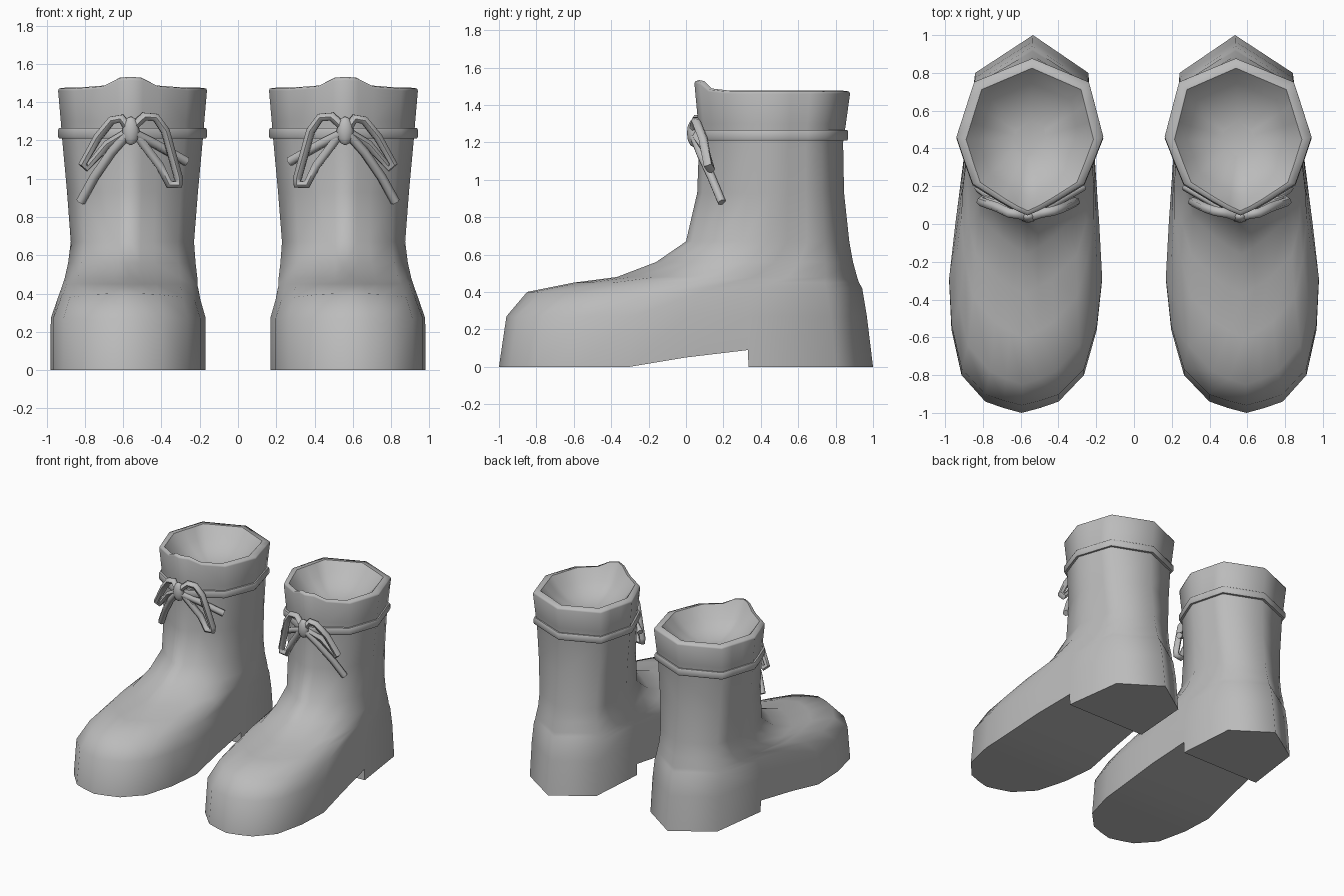
import bpy, bmesh
from mathutils import Vector

if "Cube" in bpy.data.objects:
    bpy.data.objects.remove(bpy.data.objects["Cube"])

grey = bpy.data.materials.new("plain_grey")
grey.use_nodes = True
grey.diffuse_color = (0.5, 0.5, 0.5, 1)
grey.node_tree.nodes["Principled BSDF"].inputs["Base Color"].default_value = (0.5, 0.5, 0.5, 1)

# Half outlines, toe to heel: (share of half width, share of length)
FOOT = [(0, 0), (.24, .013), (.48, .03), (.8, .1), (.95, .22), (1, .35),
        (.94, .5), (.86, .667), (.86, .667), (.74, .9), (0, 1)]
SHAFT = [(0, 0), (.17, .035), (.38, .09), (.76, .2), (.88, .345), (1, .5),
         (.925, .62), (.85, .74), (.85, .74), (.78, .85), (0, 1)]
N = len(FOOT)
FLAT = [0] * N
SOLE = [0, 0, 0, 0, 0, 0, .05, .09, 0, 0, 0]         # arch and heel step
SHOULDER = [0, 0, -.005, -.02, -.03, -.025, 0, .02, .02, .02, .02]
TONGUE = [.055, .05, .01] + [0] * (N - 3)            # raised front of the cuff

# Height, front y, back y, half width, blend from foot to shaft, heel fullness
OUTER = [(0, -1, 1, .405, 0, 1), (.27, -.96, .967, .405, 0, 1),
         (.4, -.85, .942, .372, .15, 1.07), (.45, -.6, .925, .35, .4, 1.09),
         (.48, -.37, .915, .343, .6, 1.07), (.56, -.16, .893, .33, .85, 1.03),
         (.67, 0, .873, .322, 1, 1), (.93, .06, .845, .342, 1, 1),
         (1.2, .07, .84, .367, 1, 1), (1.3, .065, .855, .375, 1, 1),
         (1.46, .045, .877, .389, 1, 1), (1.472, .05, .872, .385, 1, 1)]
# Flat rim, then a rounded hollow that closes the opening
INNER = [(1.478, .07, .825, .337, 1, 1), (1.395, .15, .745, .27, 1, 1),
         (1.335, .24, .655, .19, 1, 1), (1.3, .35, .545, .09, 1, 1)]
BAND = [(1.21, .1, .82, .34, 1, 1), (1.21, .045, .862, .384, 1, 1),
        (1.22, .04, .867, .389, 1, 1), (1.255, .04, .867, .389, 1, 1),
        (1.265, .045, .862, .384, 1, 1), (1.265, .1, .82, .34, 1, 1)]


def centre(y):
    return .565 - .03 * y


def ring(bm, row, side, lift):
    """One closed outline round the boot at a given height."""
    z, front, back, half, blend, heel = row
    pts = []
    for f, s, dz in zip(FOOT, SHAFT, lift):
        u, v = Vector(f).lerp(Vector(s), blend)
        u *= 1 + (heel - 1) * min(1, max(0, (v - .4) / .25))
        pts.append((u * half, front + v * (back - front), z + dz))
    loop = [(1, p) for p in pts] + [(-1, p) for p in pts[-2:0:-1]]
    return [bm.verts.new((side * (centre(y) + k * x), y, h)) for k, (x, y, h) in loop]


def bridge(bm, a, b):
    n = len(a)
    for i in range(n):
        j = (i + 1) % n
        bm.faces.new((a[i], a[j], b[j], b[i]))


def finish(obj, angle):
    obj.data.materials.clear()
    obj.data.materials.append(grey)
    bpy.ops.object.select_all(action='DESELECT')
    obj.select_set(True)
    bpy.context.view_layer.objects.active = obj
    bpy.ops.object.shade_smooth_by_angle(angle=angle)


def make(name, bm, angle):
    bmesh.ops.remove_doubles(bm, verts=bm.verts, dist=.0005)
    bmesh.ops.recalc_face_normals(bm, faces=bm.faces)
    mesh = bpy.data.meshes.new(name)
    bm.to_mesh(mesh)
    bm.free()
    obj = bpy.data.objects.new(name, mesh)
    bpy.context.collection.objects.link(obj)
    finish(obj, angle)


def boot(side, label):
    bm = bmesh.new()
    lifts = {OUTER[0]: SOLE, OUTER[2]: SHOULDER, OUTER[-2]: TONGUE,
             OUTER[-1]: TONGUE, INNER[0]: TONGUE}
    rings = [ring(bm, r, side, lifts.get(r, FLAT)) for r in OUTER + INNER]
    for a, b in zip(rings, rings[1:]):
        bridge(bm, a, b)
    bm.faces.new(rings[-1])
    # Sole made of strips across the foot
    base = rings[0]
    for i in range(N - 1):
        quad = [base[i], base[i + 1], base[-i - 1], base[-i]]
        bm.faces.new(list(dict.fromkeys(quad)))
    # Crisp edge where the rim drops into the hollow
    rim = set(rings[len(OUTER)])
    for edge in bm.edges:
        if rim.issuperset(edge.verts):
            edge.smooth = False
    make(label + "_boot", bm, 1.25)


def strap(side, label):
    bm = bmesh.new()
    rings = [ring(bm, r, side, FLAT) for r in BAND]
    for a, b in zip(rings, rings[1:] + rings[:1]):
        bridge(bm, a, b)
    make(label + "_ankle_strap", bm, .9)


# Lace paths as (offset from knot toward the outer side, height, extra forward)
LACES = {
    "outer_loop": [(.01, 1.26, .01), (.05, 1.315, .01), (.1, 1.305, .02), (.17, 1.22, .01),
                   (.25, 1.08, .01), (.23, 1.06, -.01), (.12, 1.18, -.01), (.02, 1.24, 0)],
    "inner_loop": [(-.01, 1.27, .01), (-.07, 1.325, .01), (-.13, 1.32, .02), (-.18, 1.25, .02),
                   (-.25, 1, .01), (-.25, .97, .01), (-.2, .97, 0), (-.15, 1.07, -.01),
                   (-.02, 1.24, 0)],
    "outer_tail": [(.01, 1.24, .01), (.1, 1.14, 0), (.19, 1.01, -.03), (.262, .88, -.06)],
    "inner_tail": [(-.01, 1.24, .01), (-.13, 1.18, -.02), (-.29, 1.09, -.06)],
}


def bow(side, label):
    for name, path in LACES.items():
        curve = bpy.data.curves.new(label + "_" + name, 'CURVE')
        curve.dimensions = '3D'
        curve.bevel_depth = .025
        curve.bevel_resolution = 1
        curve.use_fill_caps = True
        line = curve.splines.new('POLY')
        line.points.add(len(path) - 1)
        for p, (dx, z, out) in zip(line.points, path):
            p.co = (side * (.56 + dx), .045 + .33 * abs(dx) - out, z, 1)
        obj = bpy.data.objects.new(label + "_lace_" + name, curve)
        bpy.context.collection.objects.link(obj)
        bpy.ops.object.select_all(action='DESELECT')
        obj.select_set(True)
        bpy.context.view_layer.objects.active = obj
        bpy.ops.object.convert(target='MESH')
        finish(bpy.context.object, 1.05)
    # Knot
    bpy.ops.mesh.primitive_uv_sphere_add(segments=8, ring_count=6, location=(side * .56, .04, 1.25))
    knot = bpy.context.object
    knot.name = label + "_lace_knot"
    knot.scale = (.045, .035, .075)
    finish(knot, 1.05)


for side, label in ((-1, "right"), (1, "left")):
    boot(side, label)
    strap(side, label)
    bow(side, label)
